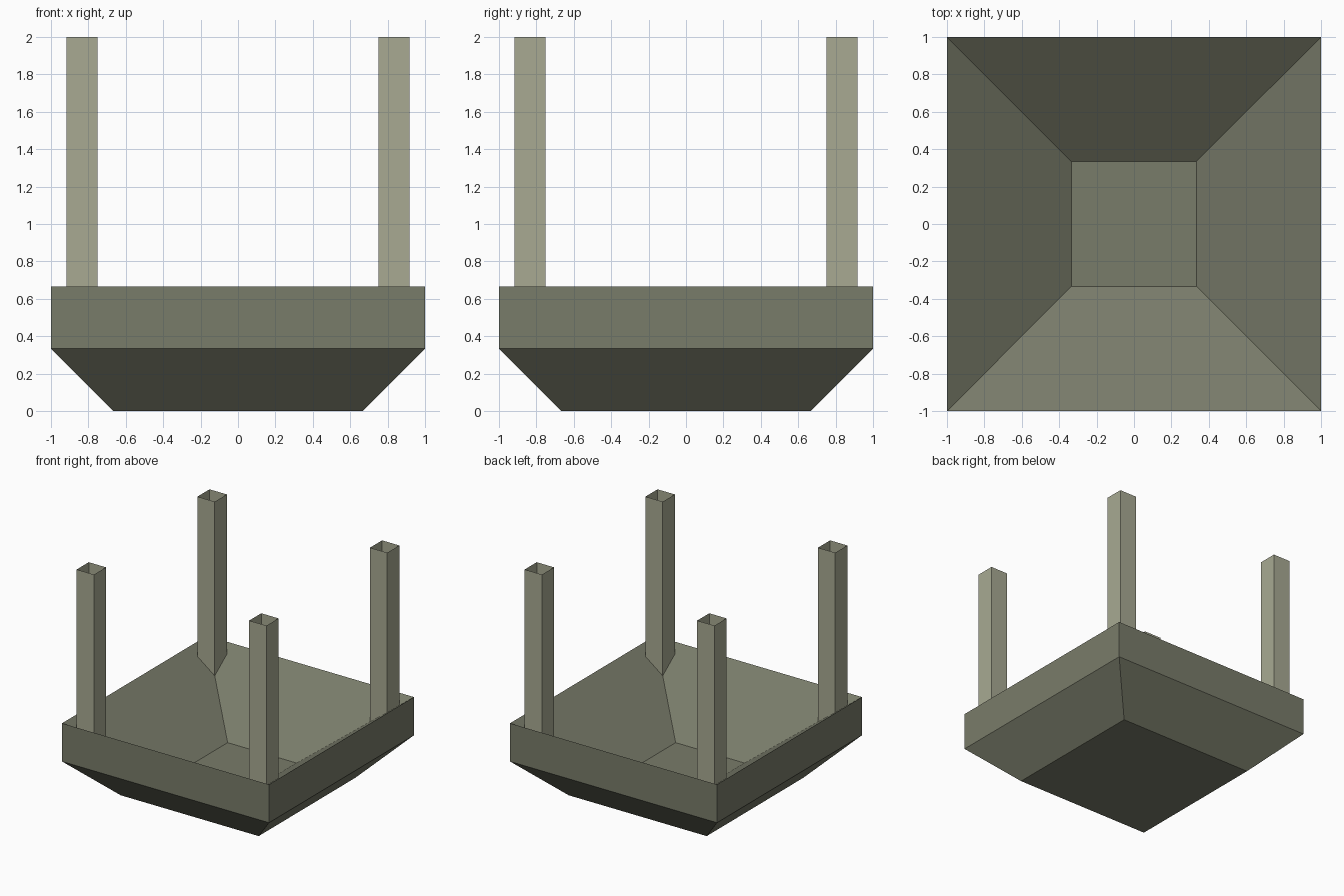
import bpy, bmesh

if "Cube" in bpy.data.objects:
    bpy.data.objects.remove(bpy.data.objects["Cube"])


def material(name, rgb):
    m = bpy.data.materials.new(name)
    m.diffuse_color = (*rgb, 1.0)
    m.use_nodes = True
    m.node_tree.nodes["Principled BSDF"].inputs["Base Color"].default_value = m.diffuse_color
    return m


dark_stone = material("dark olive grey", (0.191, 0.200, 0.143))
light_stone = material("light olive grey", (0.392, 0.400, 0.290))


def square_loft(name, rings, mat, cap_ends, centre=(0, 0)):
    """Join square rings, each (half width, height), into one surface."""
    bm = bmesh.new()
    cx, cy = centre
    loops = [[bm.verts.new((cx + sx * h, cy + sy * h, z))
              for sx, sy in ((-1, -1), (1, -1), (1, 1), (-1, 1))]
             for h, z in rings]
    for a, b in zip(loops, loops[1:]):
        for i in range(4):
            j = (i + 1) % 4
            bm.faces.new((a[i], a[j], b[j], b[i]))
    if cap_ends:
        bm.faces.new(loops[0][::-1])
        bm.faces.new(loops[-1])
    me = bpy.data.meshes.new(name)
    bm.to_mesh(me)
    bm.free()
    me.materials.append(mat)
    ob = bpy.data.objects.new(name, me)
    bpy.context.collection.objects.link(ob)
    return ob


# Basin: tapered underside, upright rim, then sloping inside down to the floor
square_loft("basin", [(2 / 3, 0), (1, 1 / 3), (1, 2 / 3), (1 / 3, 1 / 6)],
            dark_stone, True)

# Four hollow, open-topped corner posts that run down into the basin walls
for x, side in ((-1, "left"), (1, "right")):
    for y, end in ((-1, "front"), (1, "back")):
        square_loft(f"{end}_{side}_post", [(1 / 12, 0.45), (1 / 12, 2.0)],
                    light_stone, False, (x * 5 / 6, y * 5 / 6))
